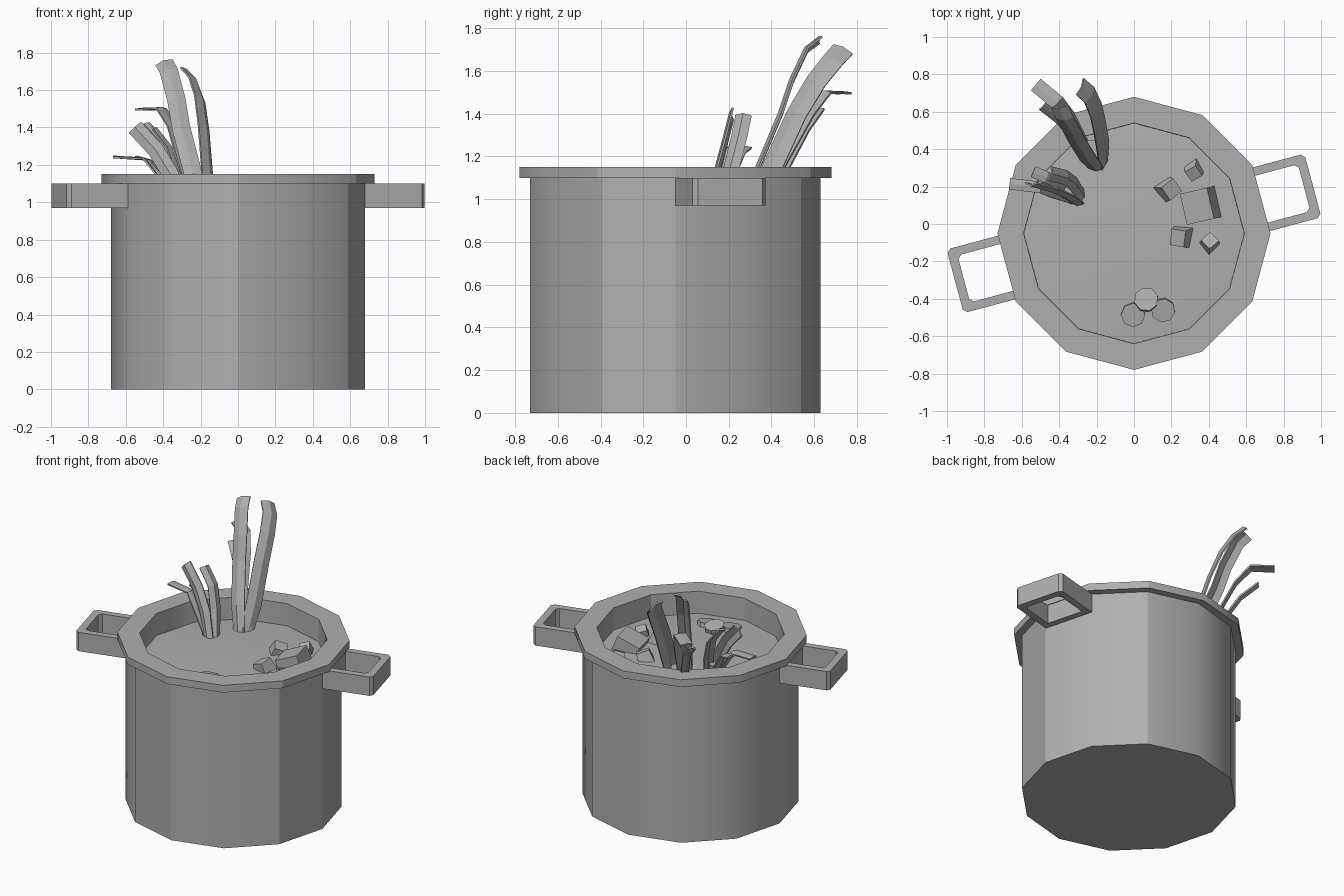
import bpy, bmesh, math
from mathutils import Vector, Euler, Matrix

if "Cube" in bpy.data.objects:
    bpy.data.objects.remove(bpy.data.objects["Cube"])

CY = -0.05      # pot axis y
SOUP_Z = 1.0

# Mid grey shared by all parts
grey = bpy.data.materials.new("dark_grey")
grey.diffuse_color = (0.43, 0.43, 0.43, 1)
grey.use_nodes = True
grey.node_tree.nodes["Principled BSDF"].inputs["Base Color"].default_value = grey.diffuse_color


def make(name, bm):
    bmesh.ops.recalc_face_normals(bm, faces=bm.faces)
    me = bpy.data.meshes.new(name)
    bm.to_mesh(me)
    bm.free()
    me.materials.append(grey)
    ob = bpy.data.objects.new(name, me)
    bpy.context.collection.objects.link(ob)
    return ob


# Twelve-sided turned shape: soft around the sides, with a few crisp facet edges
def lathe(name, profile, crisp, n=12):
    bm = bmesh.new()
    rings = []
    for r, z in profile:
        rings.append([bm.verts.new((r * math.cos(2 * math.pi * i / n),
                                    CY + r * math.sin(2 * math.pi * i / n), z)) for i in range(n)])
    for a, b in zip(rings, rings[1:]):
        for i in range(n):
            j = (i + 1) % n
            bm.faces.new((a[i], a[j], b[j], b[i]))
    bm.faces.new(rings[0])
    bm.faces.new(rings[-1])
    bmesh.ops.recalc_face_normals(bm, faces=bm.faces)
    for f in bm.faces:
        f.smooth = True
    for e in bm.edges:
        if e.calc_face_angle() > math.radians(31):
            e.smooth = False
    for a, b in zip(rings, rings[1:]):
        for i in crisp:
            bm.edges.get((a[i], b[i])).smooth = False
    return make(name, bm)


# Pot wall and rim, closed by the soup surface inside
lathe("pot", [(0.68, 0), (0.68, 1.10), (0.73, 1.10), (0.73, 1.15),
              (0.59, 1.15), (0.588, SOUP_Z - 0.002), (0.57, SOUP_Z)], crisp=(0, 2, 9, 11))


# Handles: rectangular frames with clipped corners, opposite each other
def handle(name, angle):
    def loop(u0, u1, v, c=0.02):
        return [(u0, -v), (u1 - c, -v), (u1, -v + c), (u1, v - c), (u1 - c, v), (u0, v)]
    outer, inner = loop(0.64, 0.99, 0.176), loop(0.70, 0.942, 0.13)
    bm = bmesh.new()
    rings = [[bm.verts.new((x, y, z)) for x, y in pts]
             for pts, z in ((outer, 0.97), (outer, 1.10), (inner, 1.10), (inner, 0.97))]
    for k in range(4):
        a, b = rings[k], rings[(k + 1) % 4]
        for i in range(6):
            j = (i + 1) % 6
            bm.faces.new((a[i], a[j], b[j], b[i]))
    bm.transform(Matrix.Translation((0, CY, 0)) @ Matrix.Rotation(angle, 4, 'Z'))
    return make(name, bm)


handle("handle_right", math.radians(15))
handle("handle_left", math.radians(195))


# Leaves: folded ribbons following a bent path
def leaf(name, path, side, width, fold=0.015):
    bm = bmesh.new()
    pts = [Vector(p) for p in path]
    s = Vector(side).normalized()
    rows = []
    for i, p in enumerate(pts):
        t = (pts[min(i + 1, len(pts) - 1)] - pts[max(i - 1, 0)]).normalized()
        across = (s - t * s.dot(t)).normalized()
        n = across.cross(t)
        w = width * (0.8 if i == 0 else 1.0) / 2
        rows.append([bm.verts.new(q) for q in (p - across * w, p + n * fold, p + across * w)])
    for a, b in zip(rows, rows[1:]):
        for k in range(2):
            bm.faces.new((a[k], a[k + 1], b[k + 1], b[k]))
    ob = make(name, bm)
    m = ob.modifiers.new("thickness", 'SOLIDIFY')
    m.thickness = 0.01
    m.offset = 0
    return ob


# Tall bunch at the back left
leaf("tall_leaf_front", [(-0.20, 0.30, 0.99), (-0.24, 0.345, 1.15), (-0.305, 0.45, 1.40),
                         (-0.33, 0.50, 1.55), (-0.37, 0.57, 1.70), (-0.395, 0.63, 1.745)],
     (1, 0.1, 0.3), 0.095)
leaf("tall_leaf_right", [(-0.165, 0.33, 0.99), (-0.165, 0.405, 1.15), (-0.185, 0.52, 1.40),
                         (-0.205, 0.61, 1.55), (-0.24, 0.69, 1.65), (-0.29, 0.735, 1.70)],
     (0.5, 0.6, -0.55), 0.105)
leaf("tall_leaf_bent", [(-0.22, 0.36, 0.99), (-0.28, 0.43, 1.15), (-0.35, 0.57, 1.40),
                        (-0.41, 0.65, 1.50), (-0.525, 0.745, 1.495)],
     (0.6, 0.8, 0), 0.08, 0.005)
leaf("tall_leaf_short", [(-0.22, 0.38, 0.99), (-0.32, 0.47, 1.15), (-0.40, 0.56, 1.32),
                         (-0.49, 0.63, 1.42)], (0.7, 0.6, 0), 0.05, 0.005)

# Short bunch at the left
leaf("short_leaf_main", [(-0.30, 0.115, 0.99), (-0.36, 0.155, 1.15), (-0.44, 0.19, 1.28),
                         (-0.55, 0.22, 1.40)], (1, 0, 0.9), 0.085)
leaf("short_leaf_right", [(-0.28, 0.15, 0.99), (-0.325, 0.215, 1.15), (-0.37, 0.25, 1.29),
                          (-0.45, 0.27, 1.39)], (0.4, 0.85, -0.3), 0.075)
leaf("short_leaf_low", [(-0.33, 0.13, 0.99), (-0.44, 0.17, 1.15), (-0.50, 0.195, 1.23),
                        (-0.665, 0.215, 1.24)], (0, 1, 0), 0.06, 0.005)
leaf("short_leaf_back", [(-0.31, 0.15, 0.99), (-0.41, 0.22, 1.15), (-0.47, 0.25, 1.22),
                         (-0.54, 0.28, 1.24)], (0.2, 1, 0), 0.06, 0.005)


# Solid stalks at the foot of each bunch
def stalk(name, foot, top, r0, r1):
    bm = bmesh.new()
    lo, hi = [[bm.verts.new((c[0] + r * math.cos(math.pi * i / 3),
                             c[1] + r * math.sin(math.pi * i / 3), c[2])) for i in range(6)]
              for c, r in ((foot, r0), (top, r1))]
    for i in range(6):
        j = (i + 1) % 6
        bm.faces.new((lo[i], lo[j], hi[j], hi[i]))
    bm.faces.new(lo)
    bm.faces.new(hi)
    return make(name, bm)


stalk("tall_stalk", (-0.195, 0.335, 0.98), (-0.225, 0.395, 1.13), 0.062, 0.06)
stalk("short_stalk", (-0.305, 0.14, 0.98), (-0.345, 0.175, 1.10), 0.045, 0.04)


# Vegetable chunks: tilted, slightly tapered blocks floating in the soup
def chunk(name, loc, size, rot, taper=0.85):
    bm = bmesh.new()
    bmesh.ops.create_cube(bm, size=1)
    for v in bm.verts:
        f = taper if v.co.z > 0 else 1
        v.co = Vector((v.co.x * size[0] * f, v.co.y * size[1] * f, v.co.z * size[2]))
    bm.transform(Matrix.Translation(loc) @
                 Euler([math.radians(a) for a in rot]).to_matrix().to_4x4())
    return make(name, bm)


chunk("chunk_large", (0.36, 0.10, 1.01), (0.16, 0.17, 0.13), (0, -22, 13), 1.0)
chunk("chunk_left", (0.185, 0.185, 1.01), (0.10, 0.10, 0.08), (15, 20, 40))
chunk("chunk_back", (0.32, 0.285, 1.01), (0.08, 0.08, 0.08), (20, -15, 30))
chunk("chunk_front", (0.25, -0.07, 1.01), (0.10, 0.11, 0.09), (10, -20, -10), 0.8)
chunk("chunk_right", (0.405, -0.10, 1.01), (0.08, 0.08, 0.07), (-15, 15, 40))

# Round vegetable slices near the front
for i, (x, y, z, tilt) in enumerate([(-0.005, -0.485, 1.005, 8), (0.065, -0.405, 1.025, -12),
                                     (0.155, -0.46, 1.005, 10)]):
    bm = bmesh.new()
    bmesh.ops.create_cone(bm, cap_ends=True, segments=8, radius1=0.065, radius2=0.065, depth=0.03)
    bm.transform(Matrix.Translation((x, y, z)) @ Matrix.Rotation(math.radians(tilt), 4, 'X')
                 @ Matrix.Rotation(0.3 * i, 4, 'Z'))
    make("slice_%d" % (i + 1), bm)
